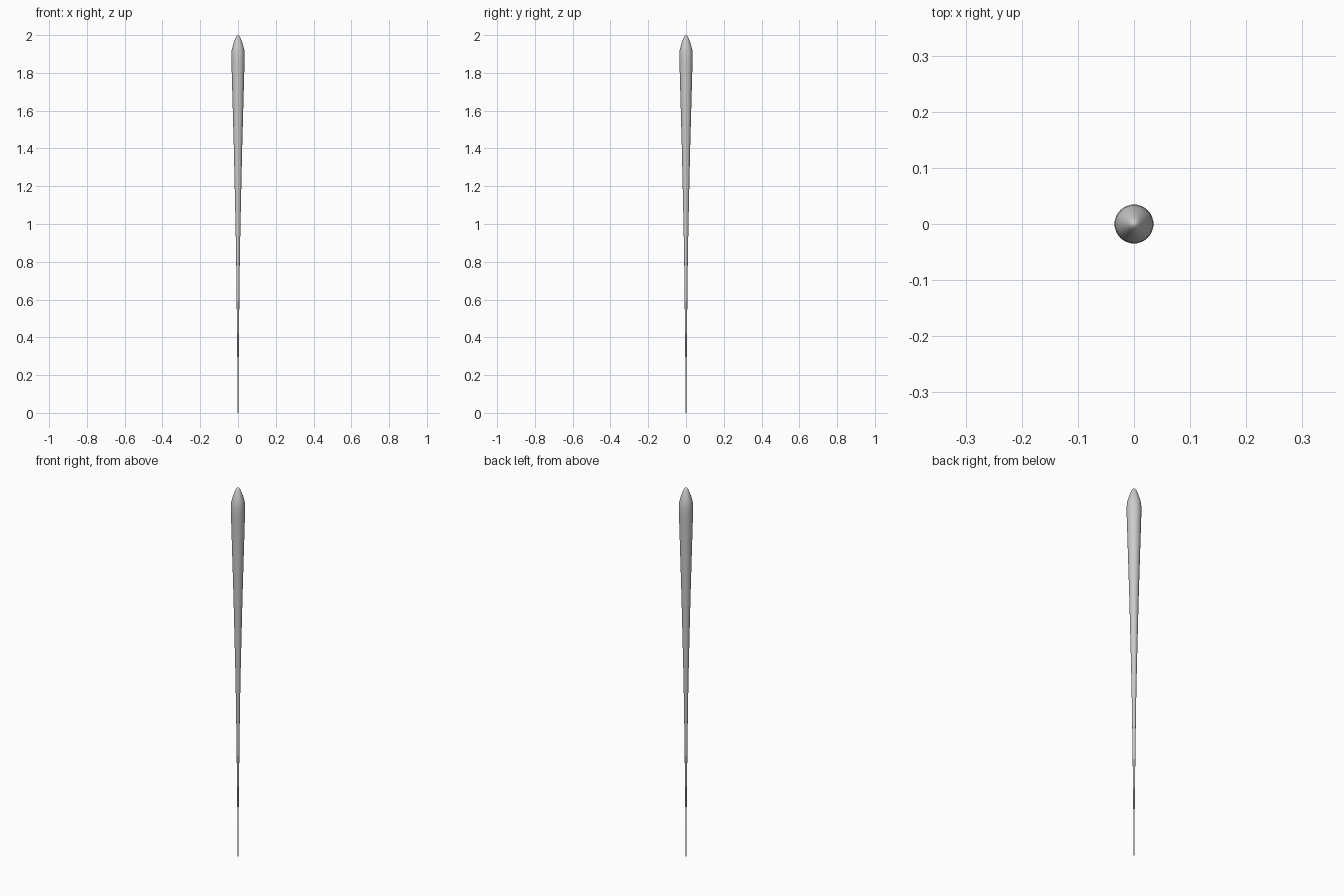
import bpy, bmesh, math

if "Cube" in bpy.data.objects:
    bpy.data.objects.remove(bpy.data.objects["Cube"])

# Half profile (radius, height): thin tapering stem, wide shoulder, ogive tip
profile = [(0.0, 0.0), (0.002, 0.0), (0.0035, 0.25), (0.0055, 0.45),
           (0.0095, 0.80), (0.0135, 1.02), (0.022, 1.40), (0.0275, 1.60),
           (0.033, 1.80), (0.0347, 1.86), (0.0347, 1.90), (0.033, 1.922),
           (0.0265, 1.948), (0.018, 1.973), (0.011, 1.99), (0.005, 1.998), (0.0, 2.0)]

# Revolve the profile into a closed tapered shaft
bm = bmesh.new()
verts = [bm.verts.new((r, 0, z)) for r, z in profile]
edges = [bm.edges.new(pair) for pair in zip(verts, verts[1:])]
bmesh.ops.spin(bm, geom=verts + edges, cent=(0, 0, 0), axis=(0, 0, 1),
               angle=2 * math.pi, steps=48, use_duplicate=False)
bmesh.ops.remove_doubles(bm, verts=bm.verts[:], dist=0.00002)
bmesh.ops.recalc_face_normals(bm, faces=bm.faces[:])

mesh = bpy.data.meshes.new("tapered_shaft")
bm.to_mesh(mesh)
bm.free()
shaft = bpy.data.objects.new("tapered_shaft", mesh)
bpy.context.collection.objects.link(shaft)

# Smooth sides with a crisp bottom edge
bpy.context.view_layer.objects.active = shaft
shaft.select_set(True)
bpy.ops.object.shade_smooth_by_angle(angle=math.radians(40))
